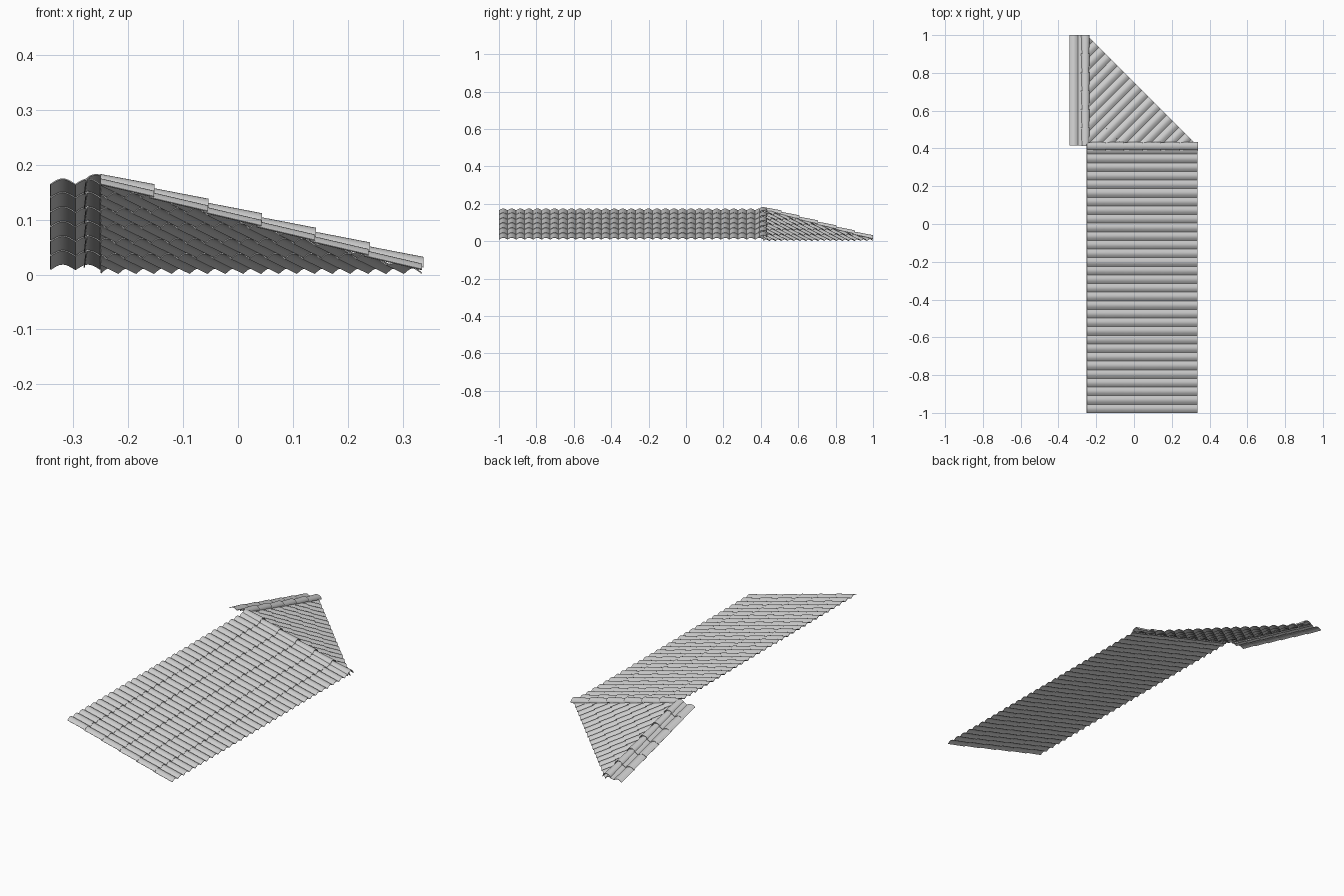
import bpy, bmesh, math
from mathutils import Vector

if "Cube" in bpy.data.objects:
    bpy.data.objects.remove(bpy.data.objects["Cube"])

APEX = Vector((-0.25, 0.415, 0))   # where the three slopes meet
RUN = 0.585                        # horizontal length of the square slopes
ROWS = 6
THICK = 0.002


def finish(name, bm):
    bm.normal_update()
    bmesh.ops.reverse_faces(bm, faces=[f for f in bm.faces if f.normal.z < 0])
    me = bpy.data.meshes.new(name)
    bm.to_mesh(me)
    bm.free()
    ob = bpy.data.objects.new(name, me)
    bpy.context.collection.objects.link(ob)
    bpy.ops.object.select_all(action='DESELECT')
    bpy.context.view_layer.objects.active = ob
    ob.select_set(True)
    mod = ob.modifiers.new("thickness", 'SOLIDIFY')
    mod.thickness = THICK
    mod.offset = -1
    bpy.ops.object.modifier_apply(modifier=mod.name)
    bpy.ops.object.shade_smooth_by_angle(angle=math.radians(40))
    return ob


def grid_faces(bm, lines):
    for p, q in zip(lines, lines[1:]):
        for i in range(len(p) - 1):
            bm.faces.new((p[i], p[i + 1], q[i + 1], q[i]))


def slope(name, origin, along, down, a0, a1, tiles, length, z_top, z_bot, cuts=()):
    """Rows of barrel tiles; each row's tail laps over the head of the next."""
    bm = bmesh.new()
    seg = 8
    pitch = length / ROWS
    for r in range(ROWS):
        head = r * pitch - (0.008 if r else 0)
        tail = (r + 1) * pitch
        lines = []
        for d, lift in ((head, 0.0), (tail, 0.004)):
            z = z_top + (z_bot - z_top) * d / length + lift
            line = []
            for i in range(tiles * seg + 1):
                a = a0 + (a1 - a0) * i / (tiles * seg)
                bump = 0.010 * abs(math.sin(math.pi * i / seg))
                p = origin + along * a + down * d
                line.append(bm.verts.new((p.x, p.y, z + bump)))
            lines.append(line)
        grid_faces(bm, lines)
    for co, no in cuts:
        bmesh.ops.bisect_plane(bm, geom=bm.verts[:] + bm.edges[:] + bm.faces[:],
                               plane_co=co, plane_no=no, clear_outer=True)
    return finish(name, bm)


def hip_caps(name, start, down, side):
    """Tapered half-round caps running down a hip line."""
    bm = bmesh.new()
    pitch = (RUN + 0.003) / ROWS
    for r in range(ROWS):
        lines = []
        for d, w, h, lift in ((r * pitch - (0.006 if r else 0), 0.020, 0.015, 0.0),
                              ((r + 1) * pitch, 0.023, 0.019, 0.004)):
            z = 0.168 - 0.158 * d / RUN + lift
            line = []
            for i in range(13):
                t = math.pi * i / 12
                p = start + down * d + side * (w * math.cos(t))
                line.append(bm.verts.new((p.x, p.y, z + h * math.sin(t))))
            lines.append(line)
        grid_faces(bm, lines)
    return finish(name, bm)


X, Y = Vector((1, 0, 0)), Vector((0, 1, 0))

# long main slope, falling toward +x
slope("main_slope", APEX, Y, X, -1.415, 0, 31, RUN, 0.165, 0.006)

# narrow side slope, falling toward +y
slope("side_slope", APEX, X, Y, -0.092, 0, 2, RUN, 0.165, 0.006)

# triangular corner slope, clipped along both hips
half = RUN / math.sqrt(2)
slope("corner_slope", APEX, (X - Y).normalized(), (X + Y).normalized(),
      -half, half, 18, half, 0.164, -0.001, cuts=((APEX, -X), (APEX, -Y)))

# caps over the two hips
hip_caps("main_hip_caps", APEX - Y * 0.003, X, Y)
hip_caps("side_hip_caps", APEX - X * 0.008 - Y * 0.003, Y, X)
